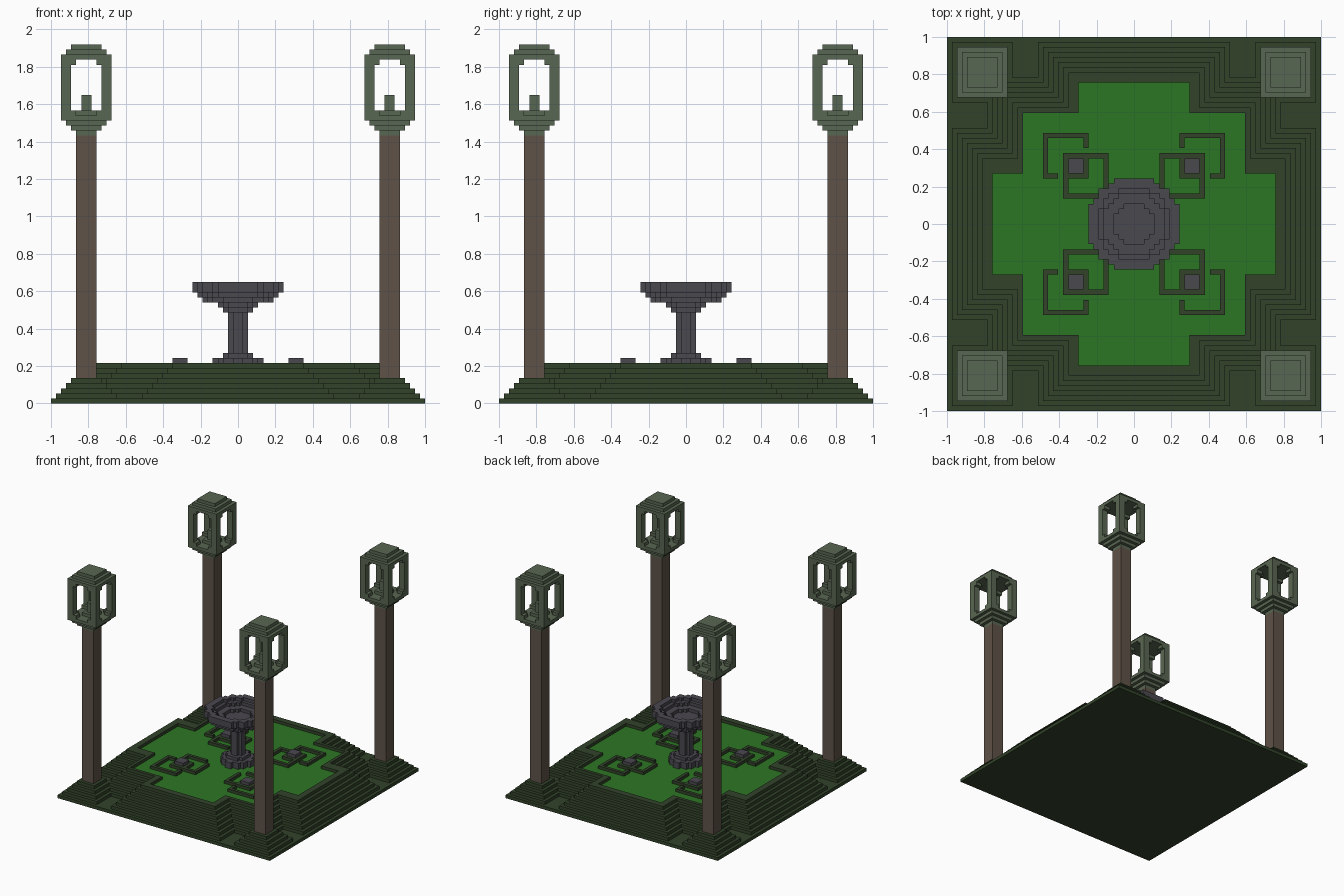
import bpy, bmesh, math

U = 2 / 74  # edge of one block

if "Cube" in bpy.data.objects:
    bpy.data.objects.remove(bpy.data.objects["Cube"])


def material(name, rgb):
    lin = [((c / 255 + 0.055) / 1.055) ** 2.4 for c in rgb] + [1]
    m = bpy.data.materials.new(name)
    m.use_nodes = True
    m.diffuse_color = lin
    m.node_tree.nodes["Principled BSDF"].inputs["Base Color"].default_value = lin
    return m


HEDGE = material("hedge green", (50, 67, 42))
GRASS = material("grass green", (44, 118, 35))
STONE = material("dark stone", (74, 72, 79))
WOOD = material("brown wood", (95, 82, 72))
METAL = material("grey green metal", (89, 103, 82))


def build(name, boxes, mat):
    """One object from boxes given in blocks as x0, x1, y0, y1, z0, z1."""
    bm = bmesh.new()
    for x0, x1, y0, y1, z0, z1 in boxes:
        vs = bmesh.ops.create_cube(bm, size=1)["verts"]
        for v in vs:
            v.co.x = (x1 if v.co.x > 0 else x0) * U
            v.co.y = (y1 if v.co.y > 0 else y0) * U
            v.co.z = (z1 if v.co.z > 0 else z0) * U
    me = bpy.data.meshes.new(name)
    bm.to_mesh(me)
    bm.free()
    me.materials.append(mat)
    ob = bpy.data.objects.new(name, me)
    bpy.context.collection.objects.link(ob)
    return ob


def layer(inside, z0, z1, n=37):
    """Boxes filling every block whose centre passes the test."""
    boxes, last, start = [], [], -n
    for j in range(-n, n + 1):
        runs, a = [], None
        for i in range(-n, n + 1):
            hit = i < n and j < n and inside(i + 0.5, j + 0.5)
            if hit and a is None:
                a = i
            elif not hit and a is not None:
                runs.append((a, i))
                a = None
        if runs != last:
            boxes += [(a, b, start, j, z0, z1) for a, b in last]
            last, start = runs, j
    return boxes


def disc(r, hole=0):
    return lambda x, y: hole < math.hypot(x, y) <= r + 0.3


def square(cx, cy, h):
    return lambda x, y: max(abs(x - cx), abs(y - cy)) < h


# Terraced ground: wide cross, central square and four corner plinths
def lawn(x, y):
    x, y = abs(x), abs(y)
    return (x < 11 and y < 28) or (x < 22 and y < 22) or (x < 28 and y < 10)


def terrace(k):
    e = 8 - k

    def inside(x, y):
        x, y = abs(x), abs(y)
        lo, hi = min(x, y), max(x, y)
        if k == 1 or hi < 23 + e:
            return True
        if lo < 13 + e and hi < 30 + e:
            return True
        return k <= 5 and max(abs(x - 30), abs(y - 30)) < 8 - k
    return inside


ground = []
for k in range(1, 8):
    ground += layer(terrace(k), k - 1, k)
build("terraced_ground", ground, HEDGE)
top = terrace(8)
build("lawn_border", layer(lambda x, y: top(x, y) and not lawn(x, y), 7, 8), HEDGE)
build("lawn", layer(lawn, 6.5, 7.1), GRASS)


# Curled hedges and marker stones, mirrored into each quarter
def quarters(boxes):
    out = []
    for sx in (1, -1):
        for sy in (1, -1):
            for x0, x1, y0, y1, z0, z1 in boxes:
                xs, ys = sorted((x0 * sx, x1 * sx)), sorted((y0 * sy, y1 * sy))
                out.append((*xs, *ys, z0, z1))
    return out


strips = [(9, 18, 17, 18), (9, 10, 15, 17),   # outer hook
          (5, 14, 13, 14), (5, 6, 7, 13),     # inner square
          (9, 10, 9, 13)]                     # box round the stone
strips += [(c, d, a, b) for a, b, c, d in strips]
build("curled_hedges", quarters([(*s, 7, 8) for s in strips]), HEDGE)
build("marker_stones", quarters([(10, 13, 10, 13, 7, 9)]), STONE)

# Fountain: radius, hole radius, bottom and top of each course
courses = [(4.4, 0, 7, 9), (3, 0, 9, 10), (1.8, 0, 10, 18), (3, 0, 18, 19),
           (4, 0, 19, 20), (7, 0, 20, 21), (8, 4.3, 21, 22),
           (9, 6.3, 22, 23), (9, 7.3, 23, 24)]
fountain = []
for r, hole, z0, z1 in courses:
    fountain += layer(disc(r, hole), z0, z1, 10)
build("fountain", fountain, STONE)

# Lamp lantern in blocks around its own centre
lantern = [(-h, h, -h, h, z0, z1) for h, z0, z1 in
           ((2, 53, 54), (3, 54, 55), (4, 55, 56), (5, 56, 57),
            (5, 68, 69), (4, 69, 70), (3, 70, 71),
            (2, 57, 58), (1, 58, 61))]
corner = [(3, 5, 3, 5, 57, 68)]
for z in (57, 67):
    corner += [(2, 3, 3, 5, z, z + 1), (3, 5, 2, 3, z, z + 1)]
lantern += quarters(corner)

for side, sx in (("left", 1), ("right", -1)):
    for end, sy in (("front", -1), ("back", 1)):
        post = build(f"{end}_{side}_post", [(-2, 2, -2, 2, 4, 53)], WOOD)
        lamp = build(f"{end}_{side}_lantern", lantern, METAL)
        for ob in (post, lamp):
            ob.location = (sx * 30 * U, sy * 30 * U, 0)
